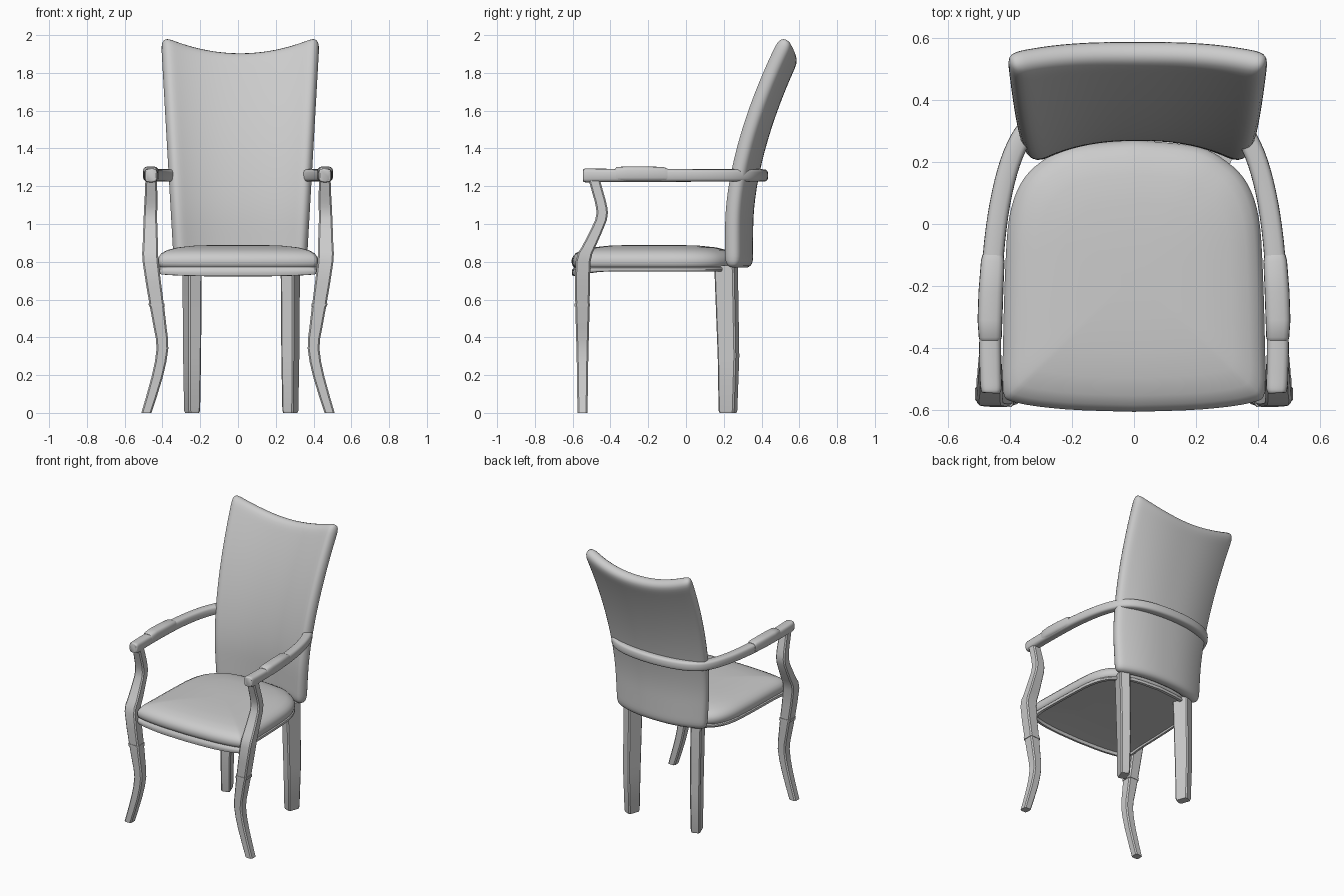
import bpy, bmesh, math
from mathutils import Vector

if "Cube" in bpy.data.objects:
    bpy.data.objects.remove(bpy.data.objects["Cube"])


def add_object(name, bm, angle=35):
    bmesh.ops.recalc_face_normals(bm, faces=bm.faces)
    me = bpy.data.meshes.new(name)
    bm.to_mesh(me)
    bm.free()
    ob = bpy.data.objects.new(name, me)
    bpy.context.collection.objects.link(ob)
    bpy.ops.object.select_all(action='DESELECT')
    ob.select_set(True)
    bpy.context.view_layer.objects.active = ob
    bpy.ops.object.shade_smooth_by_angle(angle=math.radians(angle))
    return ob


def loft(name, rings, angle=35):
    """Skin a list of closed point rings and cap both ends."""
    bm = bmesh.new()
    vr = [[bm.verts.new(p) for p in r] for r in rings]
    n = len(vr[0])
    for a, b in zip(vr, vr[1:]):
        for i in range(n):
            bm.faces.new((a[i], a[(i + 1) % n], b[(i + 1) % n], b[i]))
    bm.faces.new(vr[0])
    bm.faces.new(vr[-1])
    return add_object(name, bm, angle)


def smooth_path(pts, steps):
    """Catmull-Rom through tuples of any size."""
    p = [pts[0]] + list(pts) + [pts[-1]]
    out = []
    for k in range(1, len(p) - 2):
        for s in range(steps):
            t = s / steps
            out.append(tuple(0.5 * (2 * b + (c - a) * t + (2 * a - 5 * b + 4 * c - d) * t * t
                                    + (3 * b - a - 3 * c + d) * t ** 3)
                             for a, b, c, d in zip(*p[k - 1:k + 3])))
    return out + [tuple(pts[-1])]


def box_section(hx, hy, ch):
    return [(hx, -hy + ch), (hx, hy - ch), (hx - ch, hy), (-hx + ch, hy),
            (-hx, hy - ch), (-hx, -hy + ch), (-hx + ch, -hy), (hx - ch, -hy)]


def super_section(hx, hy, n=20, e=0.6):
    f = lambda v: math.copysign(abs(v) ** e, v)
    return [(hx * f(math.cos(a)), hy * f(math.sin(a)))
            for a in (2 * math.pi * i / n for i in range(n))]


def leg(name, stations, side, rot=0, ch=0.008, off=0):
    c, s = math.cos(rot * side), math.sin(rot * side)
    rings = []
    for x, y, z, hx, hy in stations:
        rings.append([(side * x + off + c * a - s * b, y + s * a + c * b, z)
                      for a, b in box_section(hx, hy, ch)])
    return loft(name, rings)


def arm_sweep(name, path, angle=50):
    """path: x, y, z, half width, half height"""
    rings = []
    for i, (x, y, z, hw, hh) in enumerate(path):
        a, b = path[max(i - 1, 0)], path[min(i + 1, len(path) - 1)]
        d = Vector((b[0] - a[0], b[1] - a[1])).normalized()
        rings.append([(x + u * d.y, y - u * d.x, z + w) for u, w in super_section(hw, hh)])
    return loft(name, rings, angle)


# Front legs that continue up as arm supports: x, y, z, half x, half y
front = smooth_path([(.485, -.548, 0, .027, .027), (.428, -.548, .19, .030, .029),
                     (.400, -.548, .34, .031, .032), (.412, -.548, .45, .034, .035),
                     (.430, -.548, .57, .038, .038), (.463, -.545, .80, .042, .040),
                     (.464, -.515, .88, .041, .036), (.464, -.450, 1.02, .036, .031),
                     (.462, -.447, 1.09, .035, .030), (.460, -.465, 1.16, .033, .030),
                     (.460, -.490, 1.25, .030, .030)], 2)
for side, lr in ((-1, "left"), (1, "right")):
    leg("front_leg_" + lr, front, side)
    leg("leg_ring_" + lr, [(.429, -.548, .562, .042, .041), (.432, -.548, .580, .042, .041)], side)
    # Back legs, tapered and turned to follow the backrest
    leg("back_leg_" + lr, [(.26, .222, 0, .028, .040), (.26, .222, .012, .032, .044),
                           (.26, .225, .30, .035, .051), (.26, .212, .78, .037, .056)],
        side, rot=math.radians(-20), off=.017)
    # Arm pads, a shallow raised wrap on each armrest
    pad = [(.463, -.375, 1.260, .034, .034), (.463, -.365, 1.264, .037, .038),
           (.464, -.31, 1.265, .040, .040), (.461, -.22, 1.265, .040, .040),
           (.455, -.12, 1.264, .038, .038), (.454, -.10, 1.260, .034, .034)]
    arm_sweep("arm_pad_" + lr, [(side * p[0],) + p[1:] for p in pad])

# One continuous arm rail wrapping behind the backrest
half = [(.460, -.545, 1.257, .024, .028), (.460, -.535, 1.257, .033, .036),
        (.462, -.48, 1.257, .035, .036), (.463, -.35, 1.257, .035, .035),
        (.453, -.10, 1.257, .034, .034), (.425, .10, 1.257, .033, .033),
        (.378, .25, 1.257, .033, .033), (.310, .335, 1.257, .033, .033),
        (.180, .385, 1.257, .033, .033)]
rail = half + [(0, .402, 1.257, .033, .033)] + [(-p[0],) + p[1:] for p in reversed(half)]
arm_sweep("arm_rail", smooth_path(rail, 5))

# Seat outline (right half from front centre to back centre), mirrored
edge = smooth_path([(0, -.605), (.22, -.597), (.38, -.575), (.422, -.54), (.422, -.40),
                    (.415, -.15), (.402, .02), (.365, .13), (.30, .20), (.20, .25), (0, .27)], 4)
outline = edge + [(-x, y) for x, y in reversed(edge[1:-1])]
cy = -.17


def seat_ring(s, z, droop=0):
    r = []
    for x, y in outline:
        k = max(0, min(1, (-.42 - y) / .18))
        r.append((x * s, cy + (y - cy) * s, z - droop * k * k))
    return r


loft("seat_cushion", [seat_ring(s, z) for s, z in (
    (.3, .768), (.96, .768), (.985, .775), (1, .793), (1, .812), (.985, .829), (.95, .846),
    (.88, .862), (.75, .876), (.55, .885), (.3, .889), (.1, .89))], 60)
loft("seat_frame", [seat_ring(s, z, d) for s, z, d in (
    (.5, .772, 0), (.97, .772, 0), (.995, .768, .01), (1, .76, .02), (.99, .75, .025),
    (.95, .748, .025), (.94, .760, .015), (.5, .762, 0))], 40)

# Backrest: curved, leaning sheet, thickened and rounded
bm = bmesh.new()
NU, NV = 12, 14
grid = []
for j in range(NV + 1):
    row = []
    for i in range(NU + 1):
        u, v = 2 * i / NU - 1, j / NV
        z = .765 + v * (1.902 + .092 * u * u - .765)
        y = .232 + .3 * max(0, z - 1) ** 1.7 + .08 * (1 - abs(u) ** 2.4)
        row.append(bm.verts.new((.012 + u * (.348 + .072 * v), y, z)))
    grid.append(row)
for a, b in zip(grid, grid[1:]):
    for i in range(NU):
        bm.faces.new((a[i], a[i + 1], b[i + 1], b[i]))
back = add_object("backrest", bm, 180)
sol = back.modifiers.new("thickness", 'SOLIDIFY')
sol.thickness = .088
sol.offset = 0
sub = back.modifiers.new("rounding", 'SUBSURF')
sub.levels = sub.render_levels = 2
